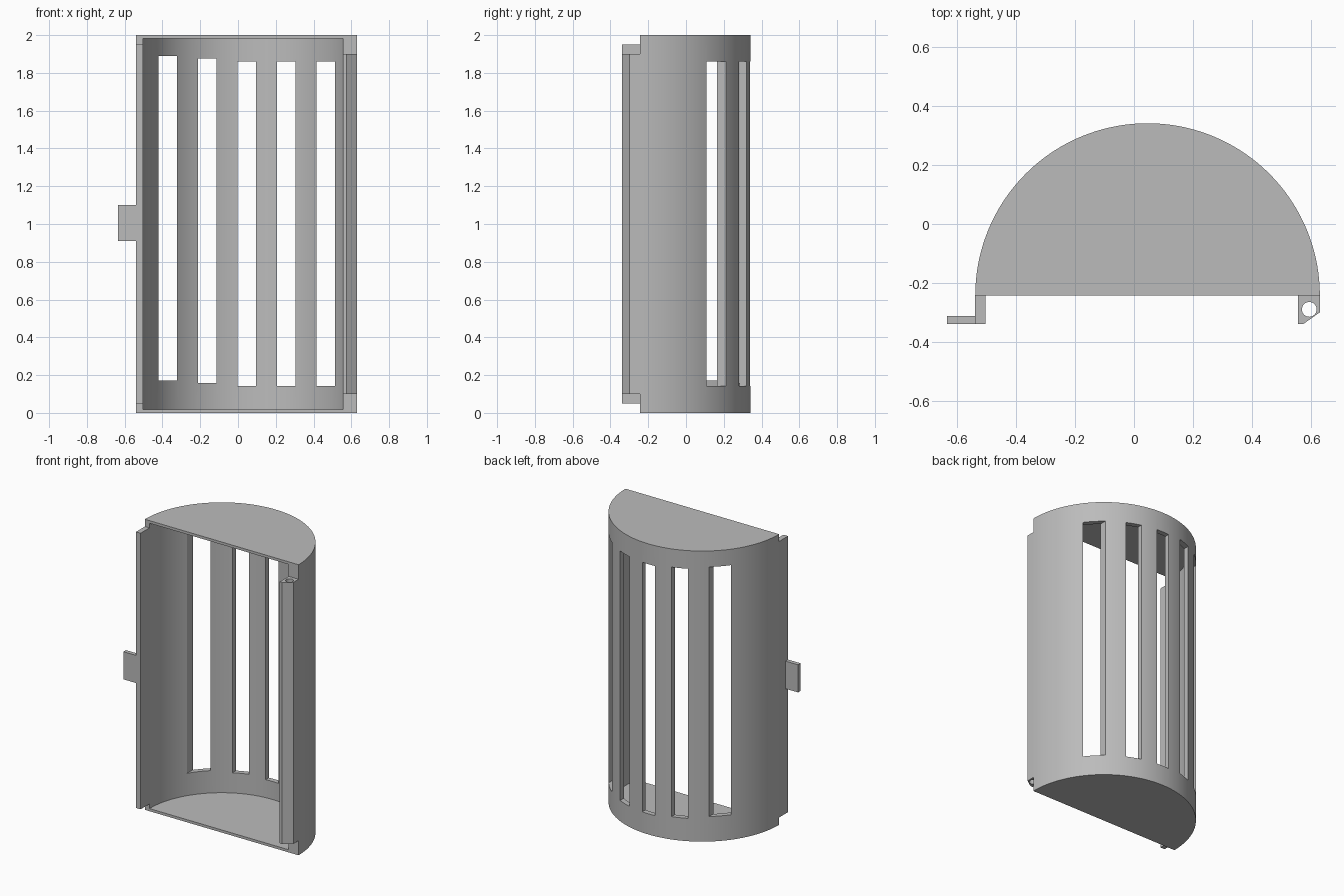
import bpy
import bmesh
from math import pi, cos, sin

cube = bpy.data.objects.get("Cube")
if cube:
    bpy.data.objects.remove(cube, do_unlink=True)

# Main dimensions
CX, CY = 0.046, -0.243      # centre of the half-round
R, WALL, PLATE = 0.585, 0.035, 0.018
FRONT = -0.34
LEFT_IN = CX - R + WALL
HINGE_X, RIGHT = 0.556, CX + R

grey = bpy.data.materials.new("plain grey")
grey.use_nodes = True
grey.diffuse_color = (0.5, 0.5, 0.5, 1)
grey.node_tree.nodes["Principled BSDF"].inputs["Base Color"].default_value = (0.5, 0.5, 0.5, 1)


def arc(cx, cy, r, a0, a1, n):
    return [(cx + r * cos(a0 + (a1 - a0) * i / n),
             cy + r * sin(a0 + (a1 - a0) * i / n)) for i in range(n + 1)]


def prism(name, outline, z0, z1):
    """Extrude a flat outline from z0 to z1."""
    bm = bmesh.new()
    base = bm.faces.new([bm.verts.new((x, y, z0)) for x, y in outline])
    ext = bmesh.ops.extrude_face_region(bm, geom=[base], use_keep_orig=True)
    top = [v for v in ext["geom"] if isinstance(v, bmesh.types.BMVert)]
    bmesh.ops.translate(bm, verts=top, vec=(0, 0, z1 - z0))
    bmesh.ops.recalc_face_normals(bm, faces=bm.faces)
    mesh = bpy.data.meshes.new(name)
    bm.to_mesh(mesh)
    bm.free()
    mesh.materials.append(grey)
    ob = bpy.data.objects.new(name, mesh)
    bpy.context.collection.objects.link(ob)
    return ob


def box(name, x0, x1, y0, y1, z0, z1):
    return prism(name, [(x0, y0), (x1, y0), (x1, y1), (x0, y1)], z0, z1)


def cut(ob, cutters):
    """Subtract each cutter, then discard it."""
    for c in cutters:
        c.hide_render = True
        mod = ob.modifiers.new("cut", 'BOOLEAN')
        mod.operation, mod.solver, mod.object = 'DIFFERENCE', 'EXACT', c
    deps = bpy.context.evaluated_depsgraph_get()
    mesh = bpy.data.meshes.new_from_object(ob.evaluated_get(deps))
    ob.modifiers.clear()
    ob.data = mesh
    for c in cutters:
        bpy.data.objects.remove(c, do_unlink=True)


# Half-round shell with end plates
shell = prism("half_round_shell", arc(CX, CY, R, 0, pi, 72), 0, 2)

# Hollow interior, leaving a thicker post behind the hinge
inner = [p for p in arc(CX, CY, R - WALL, 0, pi, 72) if p[0] < HINGE_X or p[1] > -0.04]
post = [(LEFT_IN, CY - 0.1), (HINGE_X, CY - 0.1), (HINGE_X, CY + 0.07)]
inner = [p for p in inner if p[0] < HINGE_X]
cavity = prism("cavity_cutter", inner + post, PLATE, 2 - PLATE)

# Five tall slots cut straight through the back
slots = []
for i, lift in zip(range(-2, 3), (0.03, 0.015, 0, 0, 0)):
    x = CX + 0.209 * i
    slots.append(box("slot_cutter", x - 0.049, x + 0.049, -0.1, 0.5, 0.142 + lift, 1.86 + lift))
cut(shell, [cavity] + slots)

# Closing edge strip and latch tab
strip = box("edge_strip", CX - R, LEFT_IN, FRONT, CY, 0.05, 1.95)
tab = box("latch_tab", -0.635, CX - R, FRONT, -0.312, 0.91, 1.1)

# Hinge barrel with pin hole
hinge = prism("hinge_barrel", [(HINGE_X, CY), (HINGE_X, FRONT), (0.574, FRONT),
                               (RIGHT, -0.3), (RIGHT, CY)], 0.1, 1.9)
cut(hinge, [prism("pin_cutter", arc(0.595, -0.29, 0.025, 0, 2 * pi, 32)[:-1], 0, 2)])

# Smooth curves, sharp corners
bpy.ops.object.select_all(action='DESELECT')
for ob in (shell, strip, tab, hinge):
    ob.select_set(True)
bpy.context.view_layer.objects.active = shell
bpy.ops.object.shade_smooth_by_angle(angle=pi / 9)
